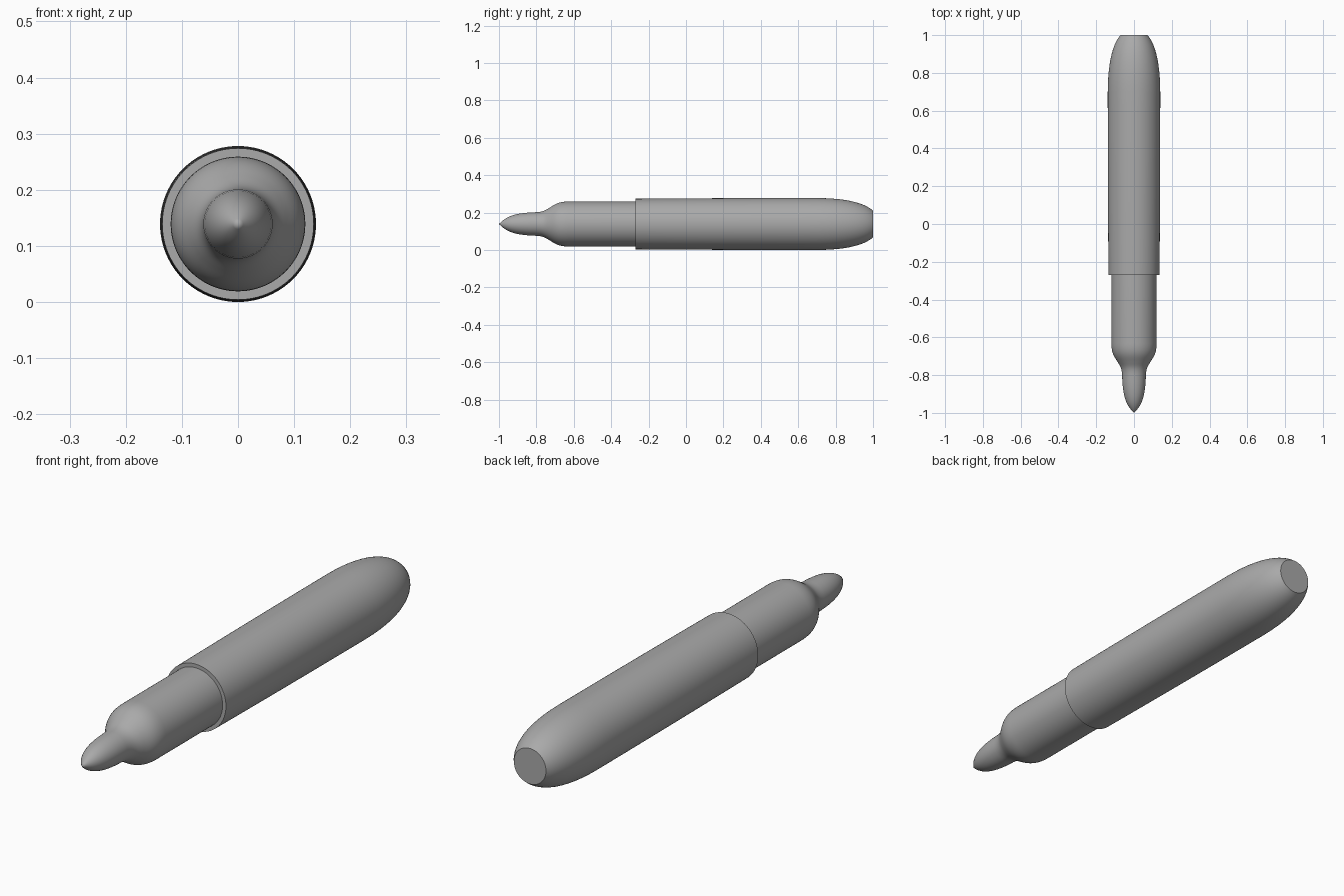
import bpy
import bmesh
import math
from mathutils import Vector
from mathutils.geometry import interpolate_bezier

AXIS_Z = 0.139
SEGMENTS = 96

if "Cube" in bpy.data.objects:
    bpy.data.objects.remove(bpy.data.objects["Cube"], do_unlink=True)

grey = bpy.data.materials.new("plain grey")
grey.use_nodes = True
grey.diffuse_color = (0.4, 0.4, 0.4, 1)
grey.node_tree.nodes["Principled BSDF"].inputs["Base Color"].default_value = grey.diffuse_color


def curve(a, b, c, d, steps=12):
    """Sampled Bezier stretch of a profile, as (y, radius) points."""
    pts = interpolate_bezier(*(Vector((*p, 0)) for p in (a, b, c, d)), steps)
    return [(p.x, p.y) for p in pts]


def lathe(name, profile):
    """Turn a (y, radius) profile around the long axis."""
    bm = bmesh.new()
    verts = [bm.verts.new((r, y, 0)) for y, r in profile]
    edges = [bm.edges.new(pair) for pair in zip(verts, verts[1:])]
    bmesh.ops.spin(bm, geom=verts + edges, cent=(0, 0, 0), axis=(0, 1, 0),
                   angle=math.tau, steps=SEGMENTS, use_duplicate=False)
    bmesh.ops.remove_doubles(bm, verts=bm.verts, dist=1e-5)
    bmesh.ops.recalc_face_normals(bm, faces=bm.faces)
    mesh = bpy.data.meshes.new(name)
    bm.to_mesh(mesh)
    bm.free()
    obj = bpy.data.objects.new(name, mesh)
    obj.location.z = AXIS_Z
    mesh.materials.append(grey)
    bpy.context.collection.objects.link(obj)
    bpy.ops.object.select_all(action="DESELECT")
    obj.select_set(True)
    bpy.context.view_layer.objects.active = obj
    bpy.ops.object.shade_smooth_by_angle(angle=math.radians(35))
    return obj


# Barrel: flat front lip, slight swell, rounded rear with a flat end
lathe("barrel", [(-0.27, 0), (-0.27, 0.135)]
      + curve((-0.27, 0.135), (0.1, 0.138), (0.4, 0.139), (0.7, 0.139))
      + curve((0.7, 0.139), (0.85, 0.138), (0.95, 0.115), (1, 0.072))
      + [(1, 0)])

# Grip with an S-shaped shoulder flowing into the pointed nib
lathe("grip_and_nib", curve((-1, 0), (-0.965, 0.035), (-0.93, 0.06), (-0.8, 0.063))
      + curve((-0.8, 0.063), (-0.76, 0.065), (-0.75, 0.075), (-0.725, 0.09))
      + curve((-0.725, 0.09), (-0.7, 0.106), (-0.68, 0.12), (-0.63, 0.12))
      + [(-0.25, 0.12), (-0.25, 0)])
